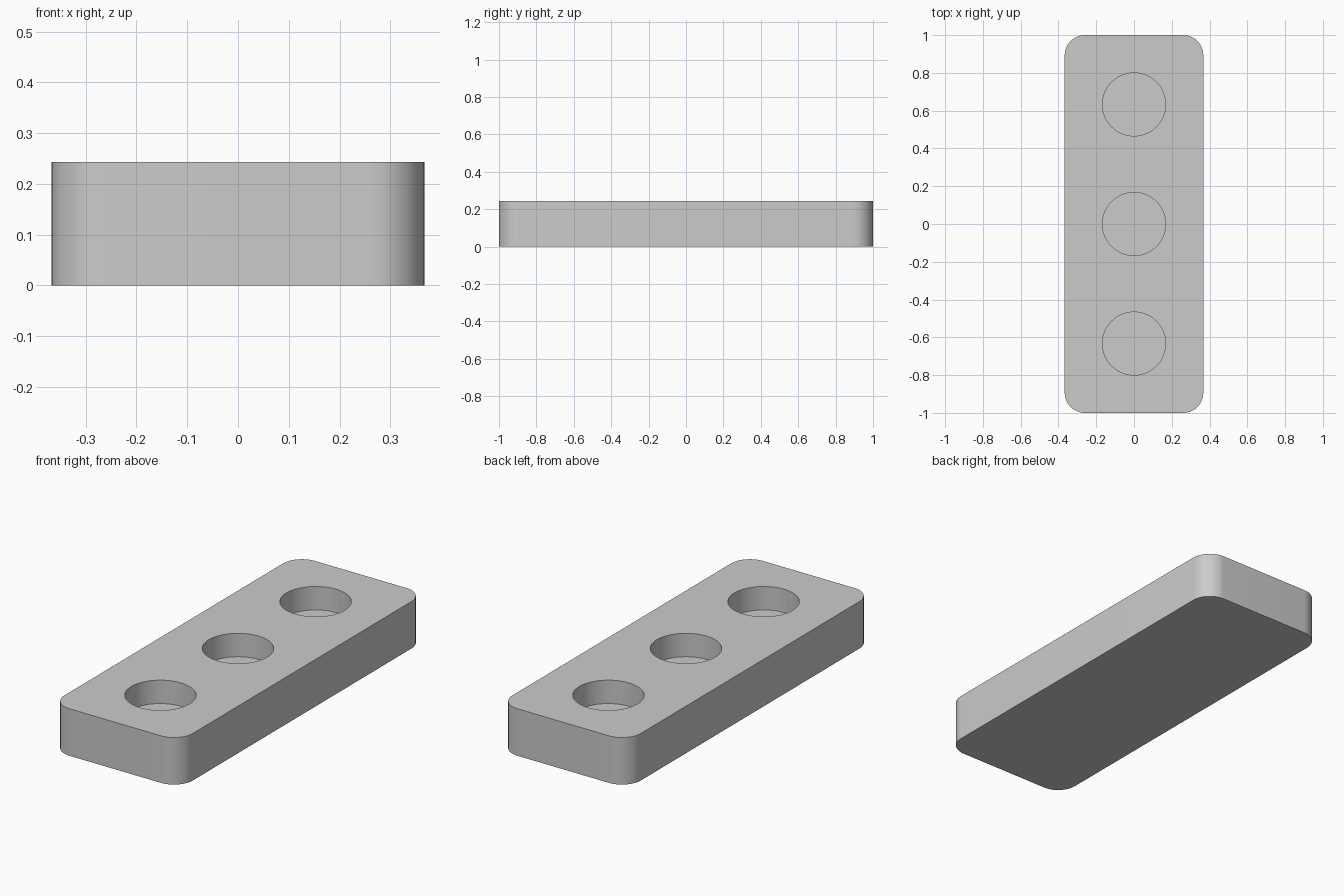
import bpy, bmesh
from math import cos, sin, pi, radians

if "Cube" in bpy.data.objects:
    bpy.data.objects.remove(bpy.data.objects["Cube"], do_unlink=True)

HALF_X, HALF_Y, HEIGHT = 0.367, 1.0, 0.243
CORNER, HOLE_R, FLOOR, SPACING = 0.107, 0.167, 0.122, 0.633
CORNER_STEPS, HOLE_STEPS = 16, 96

grey = bpy.data.materials.new("plain grey")
grey.use_nodes = True
colour = (0.6, 0.6, 0.6, 1)
grey.diffuse_color = colour
grey.node_tree.nodes["Principled BSDF"].inputs["Base Color"].default_value = colour


def rounded_outline():
    points = []
    for quarter, (sx, sy) in enumerate([(1, 1), (-1, 1), (-1, -1), (1, -1)]):
        for i in range(CORNER_STEPS + 1):
            a = (quarter + i / CORNER_STEPS) * pi / 2
            points.append((sx * (HALF_X - CORNER) + CORNER * cos(a),
                           sy * (HALF_Y - CORNER) + CORNER * sin(a)))
    return points


def circle(y):
    angles = [2 * pi * i / HOLE_STEPS for i in range(HOLE_STEPS)]
    return [(HOLE_R * cos(a), y + HOLE_R * sin(a)) for a in angles]


def wall(bm, points, low, high):
    """Closed wall with a flat cap at its low end; returns the rim edges."""
    bottom = [bm.verts.new((x, y, low)) for x, y in points]
    top = [bm.verts.new((x, y, high)) for x, y in points]
    n = len(points)
    for i in range(n):
        j = (i + 1) % n
        bm.faces.new((bottom[i], bottom[j], top[j], top[i]))
    bm.faces.new(bottom[::-1])
    return [bm.edges.get((top[i], top[(i + 1) % n])) for i in range(n)]


# Block with three blind round pockets in its top
bm = bmesh.new()
rims = wall(bm, rounded_outline(), 0, HEIGHT)
for k in (-1, 0, 1):
    rims += wall(bm, circle(k * SPACING), FLOOR, HEIGHT)
bmesh.ops.triangle_fill(bm, edges=rims, use_beauty=True, normal=(0, 0, 1))
bmesh.ops.recalc_face_normals(bm, faces=bm.faces)
bmesh.ops.dissolve_limit(bm, angle_limit=radians(0.1), verts=[],
                         edges=[e for e in bm.edges if e not in rims])

mesh = bpy.data.meshes.new("pocketed_block")
bm.to_mesh(mesh)
bm.free()
mesh.materials.append(grey)
block = bpy.data.objects.new("pocketed_block", mesh)
bpy.context.collection.objects.link(block)

# Smooth round walls, crisp rims
bpy.ops.object.select_all(action="DESELECT")
block.select_set(True)
bpy.context.view_layer.objects.active = block
bpy.ops.object.shade_smooth_by_angle(angle=radians(30))
